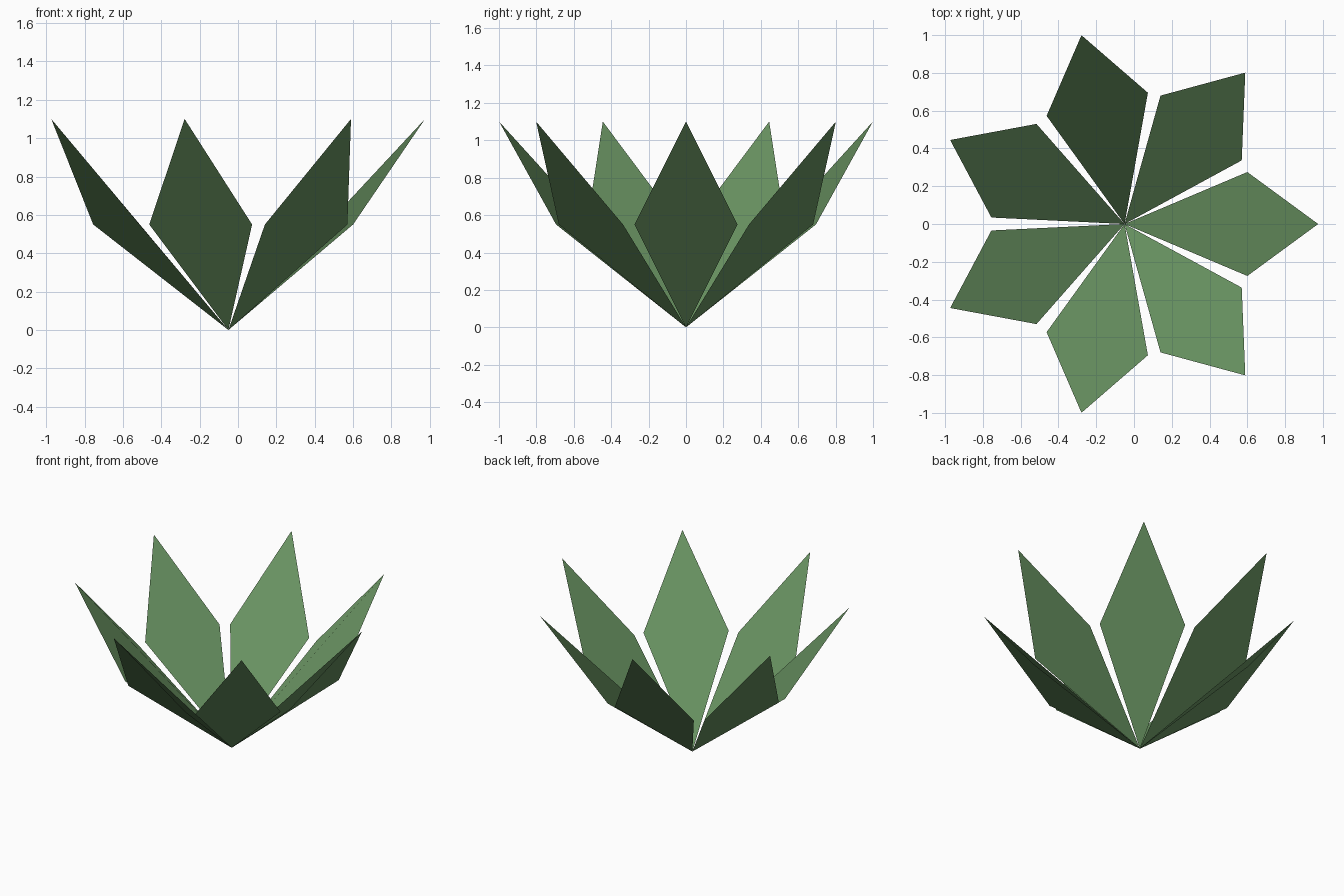
import bpy
from math import tau

if "Cube" in bpy.data.objects:
    bpy.data.objects.remove(bpy.data.objects["Cube"])

LEAVES = 7
CENTRE_X = -0.05   # shifts the odd-numbered rosette so its bounds are centred

# leaf colour
green = bpy.data.materials.new("leaf_green")
green.diffuse_color = (0.14, 0.29, 0.12, 1)
green.use_nodes = True
green.node_tree.nodes["Principled BSDF"].inputs["Base Color"].default_value = green.diffuse_color

# one kite-shaped leaf pointing along +x: base, right shoulder, tip, left shoulder
leaf = bpy.data.meshes.new("leaf")
leaf.from_pydata(
    [(0, 0, 0), (0.65, -0.275, 0.55), (1.025, 0, 1.10), (0.65, 0.275, 0.55)],
    [], [(0, 1, 2, 3)])
leaf.materials.append(green)

# ring of leaves sharing the same mesh
for i in range(LEAVES):
    obj = bpy.data.objects.new(f"leaf_{i + 1}", leaf)
    obj.location.x = CENTRE_X
    obj.rotation_euler.z = tau * i / LEAVES
    bpy.context.collection.objects.link(obj)
